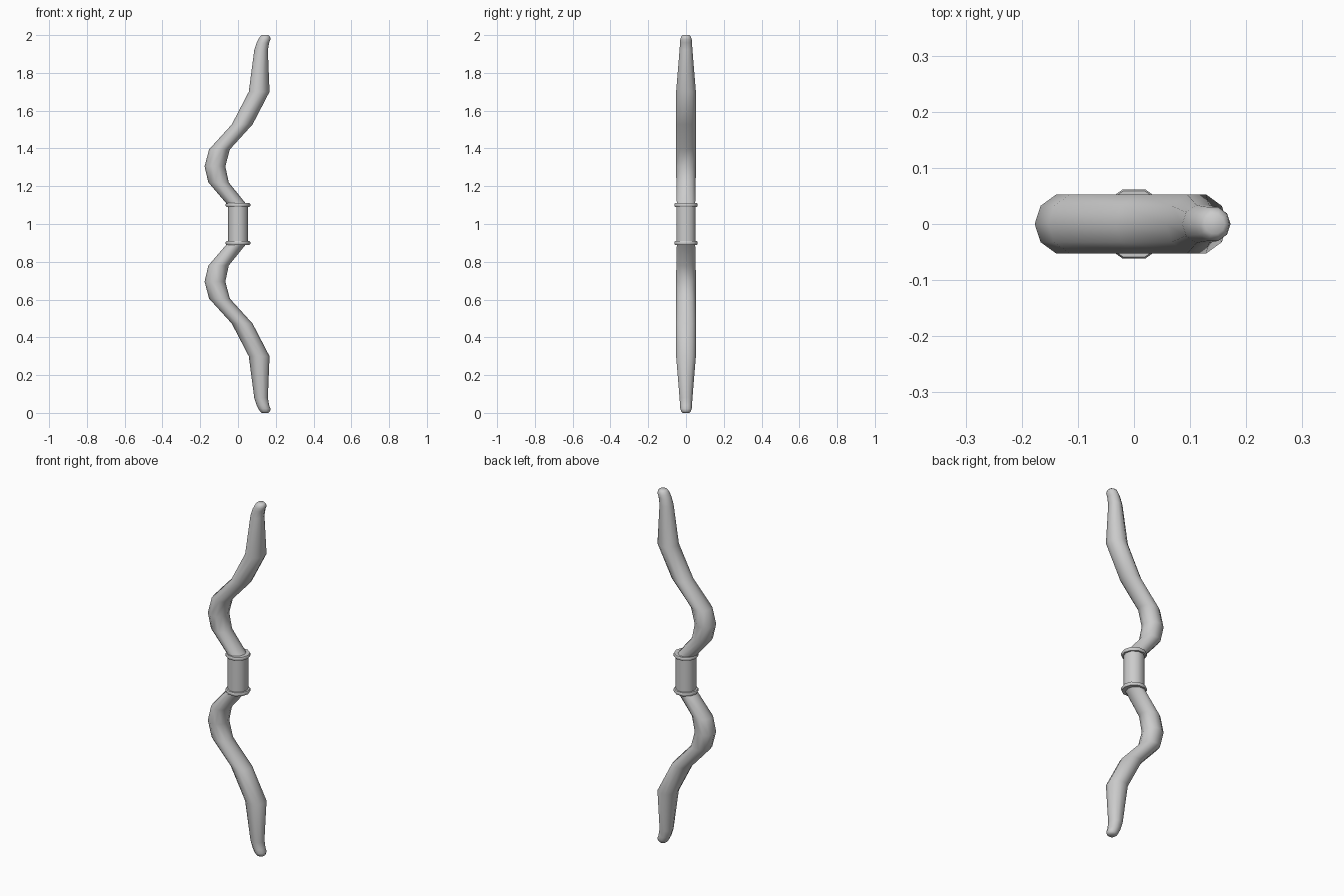
import bpy, bmesh, math

if "Cube" in bpy.data.objects:
    bpy.data.objects.remove(bpy.data.objects["Cube"])

SIDES = 10


def ring_tube(name, rings, cap_end=False, mirror=True, angle=60):
    """Skin ten-sided horizontal rings (x, z, radius); z is measured from the grip centre."""
    bm = bmesh.new()
    loops = []
    for x, z, r in rings:
        loops.append([bm.verts.new((x + r * math.cos(2 * math.pi * i / SIDES),
                                    r * math.sin(2 * math.pi * i / SIDES), z))
                      for i in range(SIDES)])
    for a, b in zip(loops, loops[1:]):
        for i in range(SIDES):
            j = (i + 1) % SIDES
            bm.faces.new((a[i], a[j], b[j], b[i]))
    if cap_end:
        bm.faces.new(loops[-1])
    mesh = bpy.data.meshes.new(name)
    bm.to_mesh(mesh)
    bm.free()
    obj = bpy.data.objects.new(name, mesh)
    bpy.context.collection.objects.link(obj)
    obj.location.z = 1.0
    bpy.ops.object.select_all(action='DESELECT')
    obj.select_set(True)
    bpy.context.view_layer.objects.active = obj
    bpy.ops.object.shade_smooth_by_angle(angle=math.radians(angle))
    if mirror:
        mod = obj.modifiers.new("Mirror", 'MIRROR')
        mod.use_axis = (False, False, True)
        mod.use_mirror_merge = False
    return obj


# Recurved limbs, upper one mirrored to the lower
ring_tube("bow_limbs", [
    (-0.003, 0.10, 0.051),
    (-0.103, 0.22, 0.054),
    (-0.122, 0.305, 0.055),
    (-0.098, 0.395, 0.055),
    (0.022, 0.527, 0.055),
    (0.112, 0.70, 0.055),
    (0.122, 0.92, 0.036),
    (0.132, 0.96, 0.033),
    (0.140, 0.978, 0.032),
    (0.143, 0.992, 0.027),
    (0.144, 1.0, 0.018),
], cap_end=True)

# Straight grip
ring_tube("grip", [(0, -0.10, 0.053), (0, 0.10, 0.053)], mirror=False)

# Raised bands at both ends of the grip
ring_tube("grip_bands", [
    (0, 0.091, 0.052), (0, 0.091, 0.062), (0, 0.096, 0.065),
    (0, 0.105, 0.065), (0, 0.110, 0.062), (0, 0.110, 0.050),
], cap_end=True)
